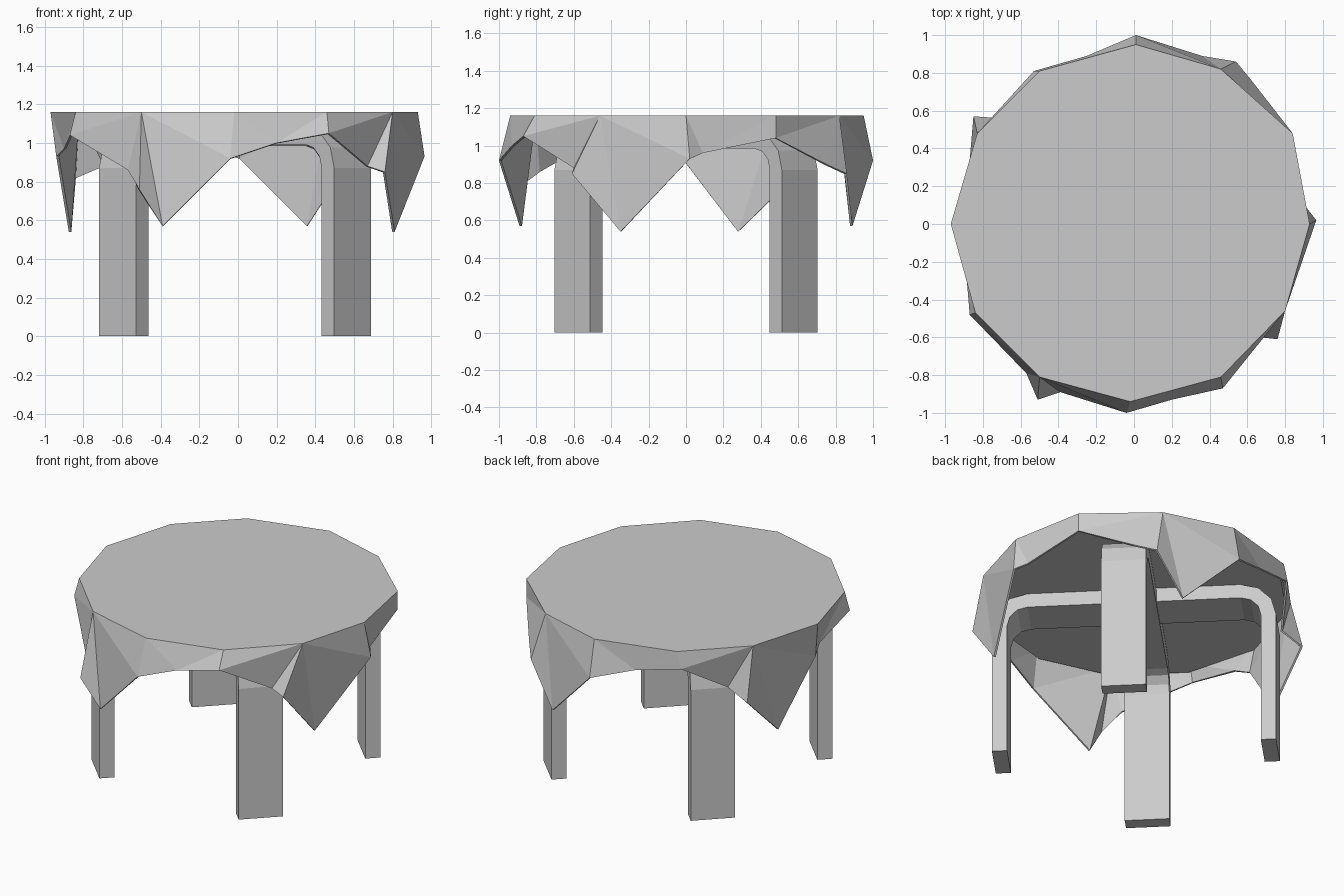
import bpy, bmesh, math
from mathutils import Vector

cube = bpy.data.objects.get("Cube")
if cube:
    bpy.data.objects.remove(cube, do_unlink=True)

grey = bpy.data.materials.new("plain_grey")
grey.use_nodes = True
COLOUR = (0.6, 0.6, 0.6, 1)
grey.diffuse_color = COLOUR
grey.node_tree.nodes["Principled BSDF"].inputs["Base Color"].default_value = COLOUR

TOP = 1.16


def finish(name, bm):
    """Turn a bmesh into a named, flat-shaded grey object."""
    bmesh.ops.recalc_face_normals(bm, faces=bm.faces)
    mesh = bpy.data.meshes.new(name)
    bm.to_mesh(mesh)
    bm.free()
    mesh.materials.append(grey)
    obj = bpy.data.objects.new(name, mesh)
    bpy.context.collection.objects.link(obj)
    return obj


# Tablecloth: each quarter has three top corners and six hem points
# (middle, arch start, arch peak, fold inside, fold outside, hanging tip)
top_corners = [
    (-.02, -.94), (.46, -.81), (.80, -.46),
    (.93, 0), (.84, .48), (.46, .82),
    (.01, .95), (-.50, .81), (-.83, .48),
    (-.97, 0), (-.84, -.47), (-.50, -.81),
]
hem_points = [
    (-.04, -1, .92), (.2, -.93, 1), (.47, -.87, 1.05),
    (.67, -.6, .88), (.76, -.61, .85), (.81, -.35, .54),
    (.965, .02, .93), (.91, .09, .96), (.84, .48, 1.04),
    (.63, .75, .9), (.54, .86, .85), (.36, .89, .57),
    (.01, 1, .92), (-.25, .89, 1), (-.53, .81, 1.05),
    (-.7, .56, .88), (-.85, .57, .82), (-.875, .28, .54),
    (-.94, -.02, .93), (-.9, -.12, .97), (-.87, -.48, 1.04),
    (-.57, -.79, .86), (-.51, -.93, .76), (-.39, -.89, .57),
]
bm = bmesh.new()
rim = [bm.verts.new((x, y, TOP)) for x, y in top_corners]
hem = [bm.verts.new(p) for p in hem_points]
bm.faces.new(rim)
for q in range(4):
    start, bend, corner = rim[3 * q:3 * q + 3]
    next_start = rim[(3 * q + 3) % len(rim)]
    mid, arch, peak, inner, outer, tip = hem[6 * q:6 * q + 6]
    next_mid = hem[(6 * q + 6) % len(hem)]
    for tri in [(start, mid, arch), (start, arch, bend), (bend, arch, peak),
                (bend, peak, corner), (corner, peak, inner),
                (corner, inner, outer), (corner, outer, tip),
                (corner, tip, next_mid), (corner, next_mid, next_start)]:
        bm.faces.new(tri)
cloth = finish("tablecloth", bm)
thick = cloth.modifiers.new("cloth_thickness", 'SOLIDIFY')
thick.thickness = 0.013
thick.offset = -1

# Board hidden under the cloth, following its outline
BOARD_BOTTOM, BOARD_TOP = 1.085, 1.145
bm = bmesh.new()
base = bm.faces.new([bm.verts.new((x * .975, y * .975, BOARD_BOTTOM))
                     for x, y in top_corners])
raised = bmesh.ops.extrude_face_region(bm, geom=[base], use_keep_orig=True)["geom"]
bmesh.ops.translate(bm, verts=[v for v in raised if isinstance(v, bmesh.types.BMVert)],
                    vec=(0, 0, BOARD_TOP - BOARD_BOTTOM))
finish("table_board", bm)

# Two crossing bent bands, each forming a pair of legs
WIDTH, THICK, REACH, BEND_START, STEPS = .27, .092, .86, .87, 3
CENTRE = Vector((-.015, 0, 0))


def outline(inset, bar_top):
    """Outline of a band from one foot, over the crossbar, to the other."""
    radius = bar_top - BEND_START
    r = radius - inset
    half = [(REACH - inset, 0)]
    for i in range(STEPS + 1):
        a = math.pi / 2 * i / STEPS
        half.append((REACH - radius + r * math.cos(a),
                     BEND_START + r * math.sin(a)))
    return half + [(-x, z) for x, z in reversed(half)]


def leg_band(name, angle, bar_top):
    along = Vector((math.cos(angle), math.sin(angle), 0))
    side = Vector((-along.y, along.x, 0)) * WIDTH / 2
    bm = bmesh.new()
    rings = []
    for (xo, zo), (xi, zi) in zip(outline(0, bar_top), outline(THICK, bar_top)):
        rings.append([bm.verts.new(CENTRE + along * x + side * s + Vector((0, 0, z)))
                      for x, z, s in [(xo, zo, 1), (xo, zo, -1),
                                      (xi, zi, -1), (xi, zi, 1)]])
    for a, b in zip(rings, rings[1:]):
        for i in range(4):
            j = (i + 1) % 4
            bm.faces.new((a[i], a[j], b[j], b[i]))
    bm.faces.new(rings[0])
    bm.faces.new(rings[-1])
    finish(name, bm)


leg_band("leg_band_lower", math.radians(45), 1.075)
leg_band("leg_band_upper", math.radians(135), 1.085)
